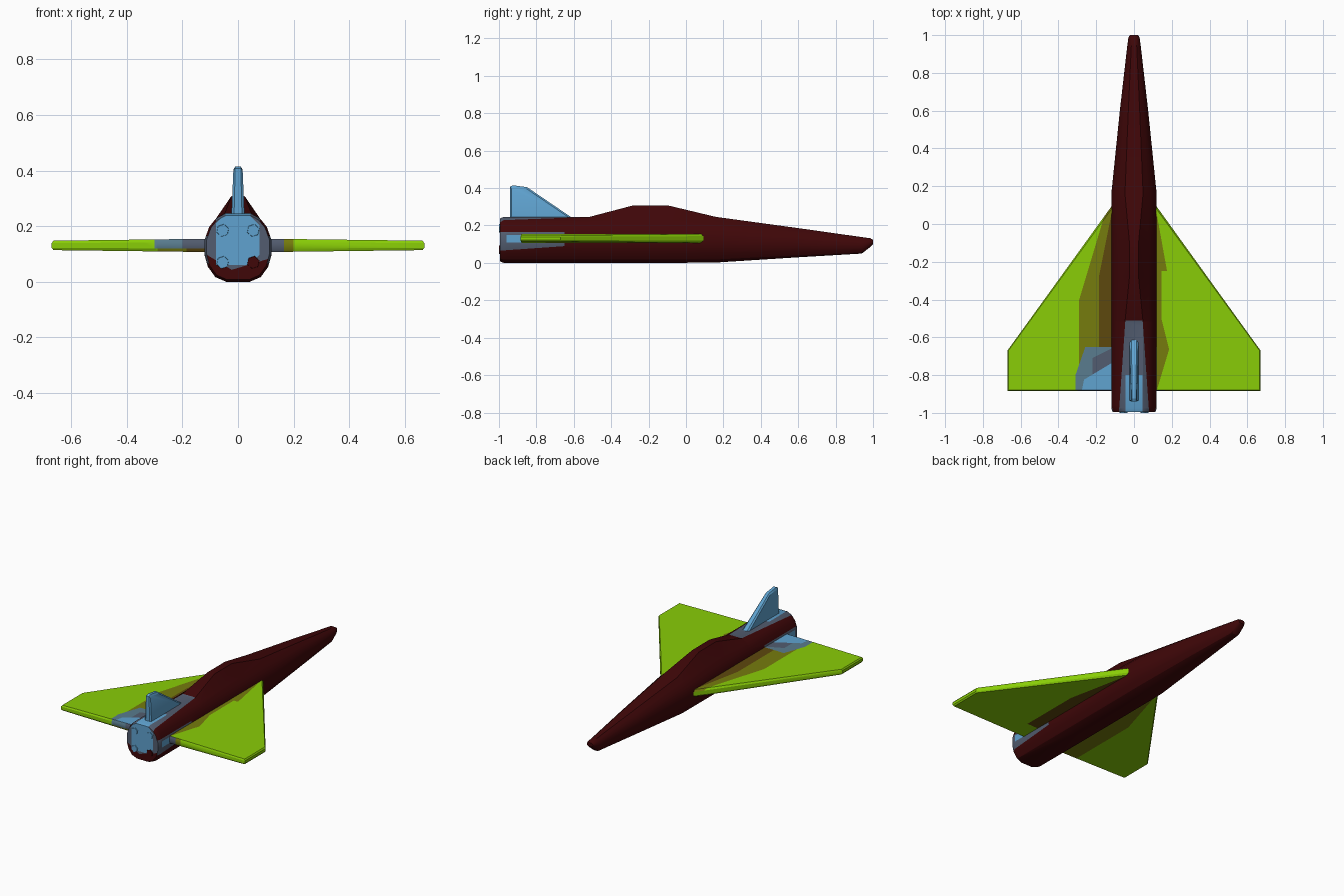
import bpy
import bmesh
import math
from mathutils import Vector

cube = bpy.data.objects.get("Cube")
if cube:
    bpy.data.objects.remove(cube, do_unlink=True)

COLOURS = {
    "maroon": (0.05, 0.002, 0.0025),
    "green": (0.25, 0.61, 0.002),
    "blue": (0.115, 0.365, 0.63),
    "slate": (0.085, 0.108, 0.16),
    "steel": (0.1, 0.2, 0.27),
    "olive": (0.18, 0.2, 0.004),
    "brown": (0.11, 0.065, 0.004),
}
NAMES = list(COLOURS)
MATS = []
for name, rgb in COLOURS.items():
    m = bpy.data.materials.new(name)
    m.use_nodes = True
    m.diffuse_color = (*rgb, 1)
    bsdf = m.node_tree.nodes["Principled BSDF"]
    bsdf.inputs["Base Color"].default_value = (*rgb, 1)
    bsdf.inputs["Roughness"].default_value = 0.8
    MATS.append(m)


def loft(rings, colour):
    """Skin a list of equal point rings and cap both ends."""
    bm = bmesh.new()
    loops = [[bm.verts.new(p) for p in ring] for ring in rings]
    n = len(loops[0])
    for a, b in zip(loops, loops[1:]):
        for i in range(n):
            j = (i + 1) % n
            bm.faces.new((a[i], a[j], b[j], b[i]))
    bm.faces.new(loops[0])
    bm.faces.new(loops[-1])
    bmesh.ops.recalc_face_normals(bm, faces=bm.faces)
    for f in bm.faces:
        f.material_index = NAMES.index(colour)
    return bm


def paint(bm, colour, planes, facing):
    """Cut out the region where n.p < d for every plane, and colour it."""
    def inside(f, checks):
        c = f.calc_center_median()
        return all(Vector(p[:3]).dot(c) < p[3] for p in checks)

    def chosen(checks):
        return [f for f in bm.faces if facing(f.normal) and inside(f, checks)]

    for k, p in enumerate(planes):
        faces = chosen(planes[:k])
        edges = {e for f in faces for e in f.edges}
        verts = {v for f in faces for v in f.verts}
        n = Vector(p[:3])
        bmesh.ops.bisect_plane(bm, geom=faces + list(edges) + list(verts), dist=1e-5,
                               plane_co=n * (p[3] / n.length_squared), plane_no=n)
        bm.normal_update()
    for f in chosen(planes):
        f.material_index = NAMES.index(colour)


def finish(bm, name):
    me = bpy.data.meshes.new(name)
    bm.to_mesh(me)
    bm.free()
    for m in MATS:
        me.materials.append(m)
    ob = bpy.data.objects.new(name, me)
    bpy.context.collection.objects.link(ob)
    bpy.context.view_layer.objects.active = ob
    bpy.ops.object.select_all(action="DESELECT")
    ob.select_set(True)
    bpy.ops.object.shade_smooth_by_angle(angle=math.radians(28))


# Fuselage: y, half width, bottom, top, spine top
HALF = [(0.35, 0), (0.68, 0.07), (0.9, 0.22), (1, 0.4), (1, 0.62), (0.86, 0.81), (0.66, 0.93)]
STATIONS = [
    (-0.995, 0.113, 0.008, 0.238, 0.238),
    (-0.975, 0.12, 0, 0.245, 0.245),
    (-0.52, 0.12, 0, 0.245, 0.245),
    (-0.28, 0.12, 0, 0.245, 0.308),
    (-0.10, 0.12, 0, 0.245, 0.308),
    (0.16, 0.12, 0.002, 0.235, 0.246),
    (0.60, 0.075, 0.03, 0.18, 0.186),
    (0.94, 0.036, 0.05, 0.136, 0.138),
    (0.985, 0.03, 0.085, 0.13, 0.132),
    (1.0, 0.022, 0.1, 0.124, 0.124),
]
rings = []
for y, w, low, top, spine in STATIONS:
    side = [(w * u, low + (top - low) * v) for u, v in HALF]
    side.append((w * (0.4 if spine < top + 0.03 else 0.2), spine))
    ring = side + [(-x, z) for x, z in reversed(side)]
    rings.append([(x, y, z) for x, z in ring])
body = loft(rings, "maroon")

# Worn paint along the rear spine, on the flanks and on the rear plate
is_top = lambda n: n.z > 0.3
is_side = lambda n: abs(n.x) > 0.5
is_rear = lambda n: n.y < -0.5
paint(body, "slate", [(0, 1, 0, -0.51), (1, 0.07, 0, 0.01), (-1, 0.07, 0, 0.01)], is_top)
paint(body, "blue", [(0, 1, 0, -0.8), (1, 0, 0, 0.045), (-1, 0, 0, 0.045)], is_top)
paint(body, "slate", [(0, 1, 0, -0.65), (0, 0.07, -1, -0.135), (0, 0, 1, 0.165)], is_side)
paint(body, "blue", [(0, 1, 0, -0.88), (0, -1, 0, 0.96), (0, 0, -1, -0.11),
                     (0, 0, 1, 0.15)], is_side)
paint(body, "slate", [(0.3, 0, -1, -0.05), (-0.6, 0, -1, -0.03)], is_rear)
paint(body, "blue", [(0, 0, -1, -0.06), (1, 0, -1, -0.02), (1, 0, 0, 0.078),
                     (-1, 0, 0, 0.08), (1, 0, 1, 0.28), (-1, 0, 1, 0.29)], is_rear)
finish(body, "fuselage")

# Delta wings with chamfered edges
OUTLINE = [(0.1, 0.12), (0.67, -0.67), (0.67, -0.885), (0.1, -0.885)]
MID = (0.35, -0.6)
is_upper = lambda n: n.z > 0.5
is_under = lambda n: n.z < -0.5
is_edge = lambda n: n.y < -0.5 and n.z > -0.2
for sx, name in ((1, "left_wing"), (-1, "right_wing")):
    rings = []
    for scale, lift in ((0.98, -1), (1, -0.5), (1, 0.5), (0.98, 1)):
        ring = []
        for x, y in OUTLINE:
            thick = 0.024 if x < 0.3 else 0.017
            px = x if x < 0.3 else MID[0] + (x - MID[0]) * scale
            ring.append((sx * px, MID[1] + (y - MID[1]) * scale, 0.131 + lift * thick))
        rings.append(ring)
    wing = loft(rings, "green")
    if sx > 0:
        # Thin worn strip at the root, widest near its two ends
        paint(wing, "olive", [(0, -1, 0, 0.25), (1, 0.18, 0, 0.13)], is_upper)
        paint(wing, "olive", [(0, 1, 0, -0.25), (0, -1, 0, 0.5), (1, 0, 0, 0.145)], is_upper)
        paint(wing, "olive", [(0, 1, 0, -0.5), (1, 0.25, 0, 0.02), (1, -0.3, 0, 0.385)], is_upper)
        paint(wing, "brown", [(1, 0, 0, 0.2), (1, 0.2, 0, 0.13), (0, -1, 0, 0.75)], is_under)
        paint(wing, "olive", [(1, 0, 0, 0.2)], is_rear)
        paint(wing, "slate", [(1, 0, 0, 0.165)], is_rear)
    else:
        # Wide olive and brown bands on both faces
        for facing in (is_upper, is_under, is_rear):
            paint(wing, "olive", [(-1, 0, 0, 0.29), (-1, 0.3, 0, 0.17)], facing)
            paint(wing, "brown", [(-1, 0, 0, 0.185), (-1, 0.2, 0, 0.13)], facing)
        # Blue corner at the rear root, fading out through steel and slate
        paint(wing, "steel", [(-1, 0.35, 0, 0.03), (0, 1, 0, -0.65), (-1, 0, 0, 0.31)], is_upper)
        paint(wing, "slate", [(0, 1, 0, -0.645), (-0.5, 1, 0, -0.6), (-1, 0, 0, 0.22),
                              (0.6, -1, 0, 0.7)], is_upper)
        paint(wing, "blue", [(-0.6, 1, 0, -0.665), (-1, 0.2, 0, 0.1)], is_upper)
        paint(wing, "steel", [(-1, 0, 0, 0.3)], is_edge)
        paint(wing, "slate", [(-1, 0, 0, 0.2)], is_edge)
    finish(wing, name)

# Tail fin with chamfered edges
FIN = [(-0.94, 0.225), (-0.94, 0.408), (-0.925, 0.415), (-0.85, 0.405), (-0.6, 0.235)]
rings = []
for scale, side in ((0.94, -1), (1, -0.6), (1, 0.6), (0.94, 1)):
    ring = []
    for y, z in FIN:
        width = 0.024 - 0.04 * (z - 0.23)
        ring.append((side * width, -0.83 + (y + 0.83) * scale, 0.225 + (z - 0.225) * scale))
    rings.append(ring)
finish(loft(rings, "blue"), "tail_fin")

# Four small six-sided nozzles
for sx in (-1, 1):
    for z, level in ((0.185, "upper"), (0.07, "lower")):
        rings = []
        for y, r in ((-0.985, 0.025), (-1.0, 0.022)):
            angles = [math.tau * (i + 0.3) / 6 for i in range(6)]
            rings.append([(sx * 0.055 + r * math.cos(a), y, z + r * math.sin(a)) for a in angles])
        colour = "maroon" if sx > 0 and level == "lower" else "blue"
        finish(loft(rings, colour), f"{level}_{'left' if sx > 0 else 'right'}_nozzle")
